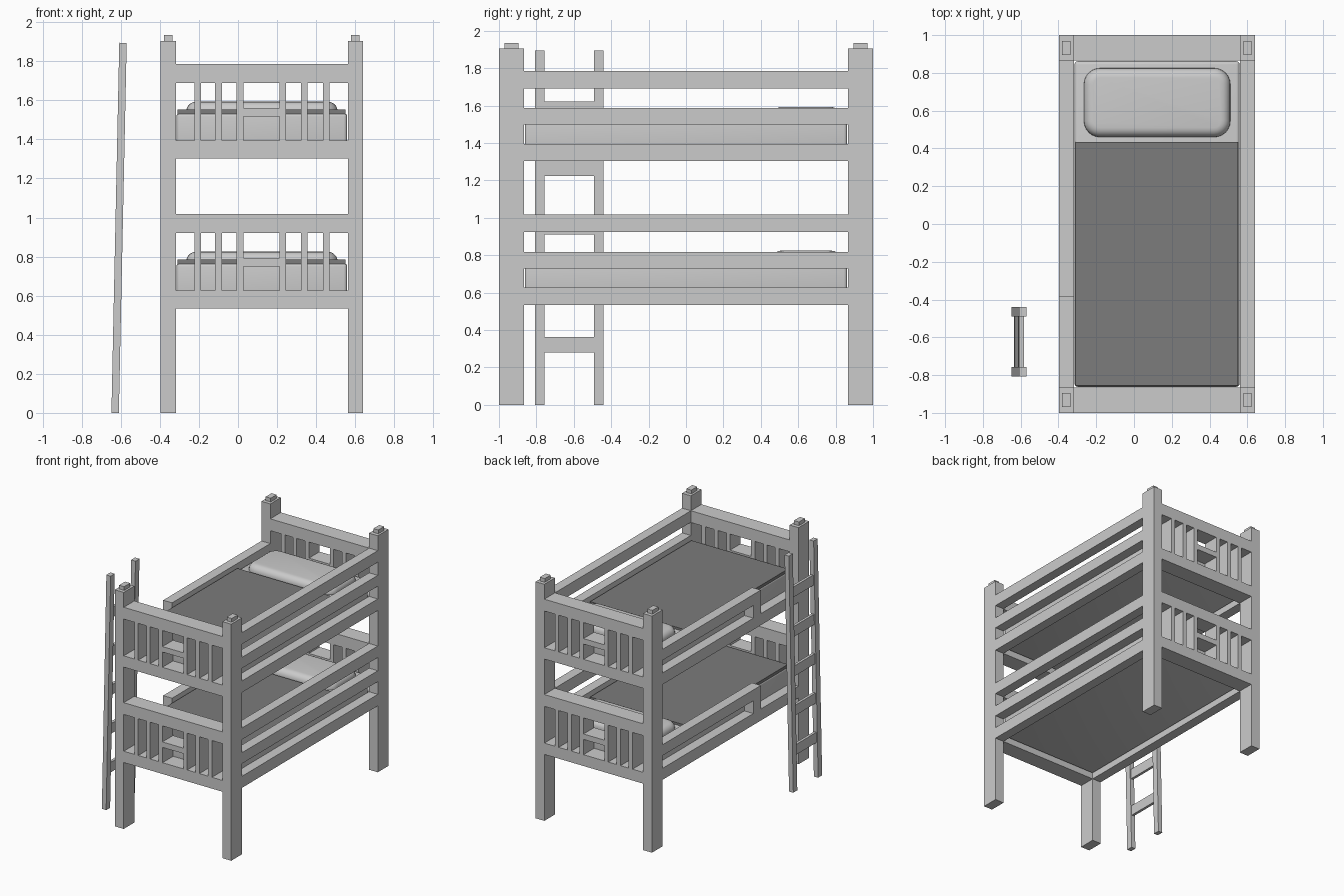
import bpy
import math
from mathutils import Matrix, Vector

if "Cube" in bpy.data.objects:
    bpy.data.objects.remove(bpy.data.objects["Cube"])

LIFT = 0.768            # height between lower and upper bunk
XL, XR = -0.397, 0.64   # outer sides of the frame
IL, IR = -0.318, 0.562  # inner sides of the posts
YI, YO = 0.865, 1.0     # inner and outer end of the posts


def box(name, x0, x1, y0, y1, z0, z1):
    bpy.ops.mesh.primitive_cube_add(size=1)
    ob = bpy.context.object
    ob.name = name
    ob.data.transform(Matrix.Diagonal((x1 - x0, y1 - y0, z1 - z0, 1)))
    ob.location = ((x0 + x1) / 2, (y0 + y1) / 2, (z0 + z1) / 2)
    return ob


def soften(ob, width, segments):
    mod = ob.modifiers.new("round", 'BEVEL')
    mod.width = width
    mod.segments = segments
    bpy.context.view_layer.objects.active = ob
    bpy.ops.object.modifier_apply(modifier=mod.name)
    bpy.ops.object.shade_smooth_by_angle(angle=math.radians(40))


def round_corners(ob, width, segments):
    # bevel only the four vertical edges
    me = ob.data
    attr = me.attributes.new("bevel_weight_edge", 'FLOAT', 'EDGE')
    for e in me.edges:
        a, b = (me.vertices[i].co for i in e.vertices)
        attr.data[e.index].value = 1.0 if abs(a.z - b.z) > 1e-4 else 0.0
    mod = ob.modifiers.new("corners", 'BEVEL')
    mod.limit_method = 'WEIGHT'
    mod.width = width
    mod.segments = segments
    bpy.context.view_layer.objects.active = ob
    bpy.ops.object.modifier_apply(modifier=mod.name)


def end_box(name, x0, x1, side, z0, z1, ya=YI, yb=YO):
    y0, y1 = sorted((side * ya, side * yb))
    return box(name, x0, x1, y0, y1, z0, z1)


dark = bpy.data.materials.new("blanket_grey")
dark.diffuse_color = (0.2, 0.2, 0.2, 1)
dark.use_nodes = True
dark.node_tree.nodes["Principled BSDF"].inputs["Base Color"].default_value = dark.diffuse_color

# corner posts with small caps
for side in (-1, 1):
    for x0, x1 in ((XL, IL), (IR, XR)):
        end_box("corner_post", x0, x1, side, 0, 1.905)
        end_box("post_cap", x0 + 0.017, x1 - 0.017, side, 1.905, 1.935, 0.895, 0.97)

for dz in (0, LIFT):
    # headboard and footboard: rails, slats and small centre bar
    for side in (-1, 1):
        end_box("end_bottom_rail", IL, IR, side, 0.535 + dz, 0.626 + dz)
        end_box("end_top_rail", IL, IR, side, 0.922 + dz, 1.017 + dz)
        for x0 in (-0.223, -0.117, -0.007, 0.213, 0.322, 0.434):
            end_box("end_slat", x0, x0 + 0.034, side, 0.626 + dz, 0.922 + dz)
        end_box("end_centre_bar", 0.027, 0.213, side, 0.749 + dz, 0.793 + dz)

    # closed side: three full-length rails
    for z0, z1 in ((0.535, 0.628), (0.73, 0.818), (0.924, 1.017)):
        box("side_rail", IR, XR, -YI, YI, z0 + dz, z1 + dz)

    # ladder side: full bottom rail and shortened guard rail
    box("ladder_side_rail", XL, IL, -YI, YI, 0.535 + dz, 0.628 + dz)
    box("guard_rail", XL, IL, -0.385, YI, 0.73 + dz, 0.818 + dz)
    box("guard_rail_end", XL, IL, -0.385, -0.29, 0.628 + dz, 0.73 + dz)

    # mattress, blanket and pillow
    mattress = box("mattress", -0.315, 0.559, -0.862, 0.862, 0.575 + dz, 0.767 + dz)
    soften(mattress, 0.018, 4)
    blanket = box("blanket", -0.31, 0.55, -0.855, 0.435, 0.75 + dz, 0.785 + dz)
    blanket.data.materials.append(dark)
    pillow = box("pillow", -0.265, 0.51, 0.46, 0.825, 0.705 + dz, 0.825 + dz)
    round_corners(pillow, 0.085, 6)
    soften(pillow, 0.05, 5)

# ladder, leaning slightly towards the bed
LEAN = Matrix.Rotation(0.0212, 4, 'Y')
FOOT = Matrix.Translation(Vector((-0.629, 0, 0)))
parts = [box("ladder_stile", -0.019, 0.019, y0, y0 + 0.051, 0, 1.895)
         for y0 in (-0.807, -0.491)]
parts += [box("ladder_rung", -0.011, 0.011, -0.756, -0.491, z, z + 0.082)
          for z in (0.28 + 0.315 * i for i in range(5))]
for ob in parts:
    ob.matrix_world = FOOT @ LEAN @ Matrix.Translation(ob.location)
